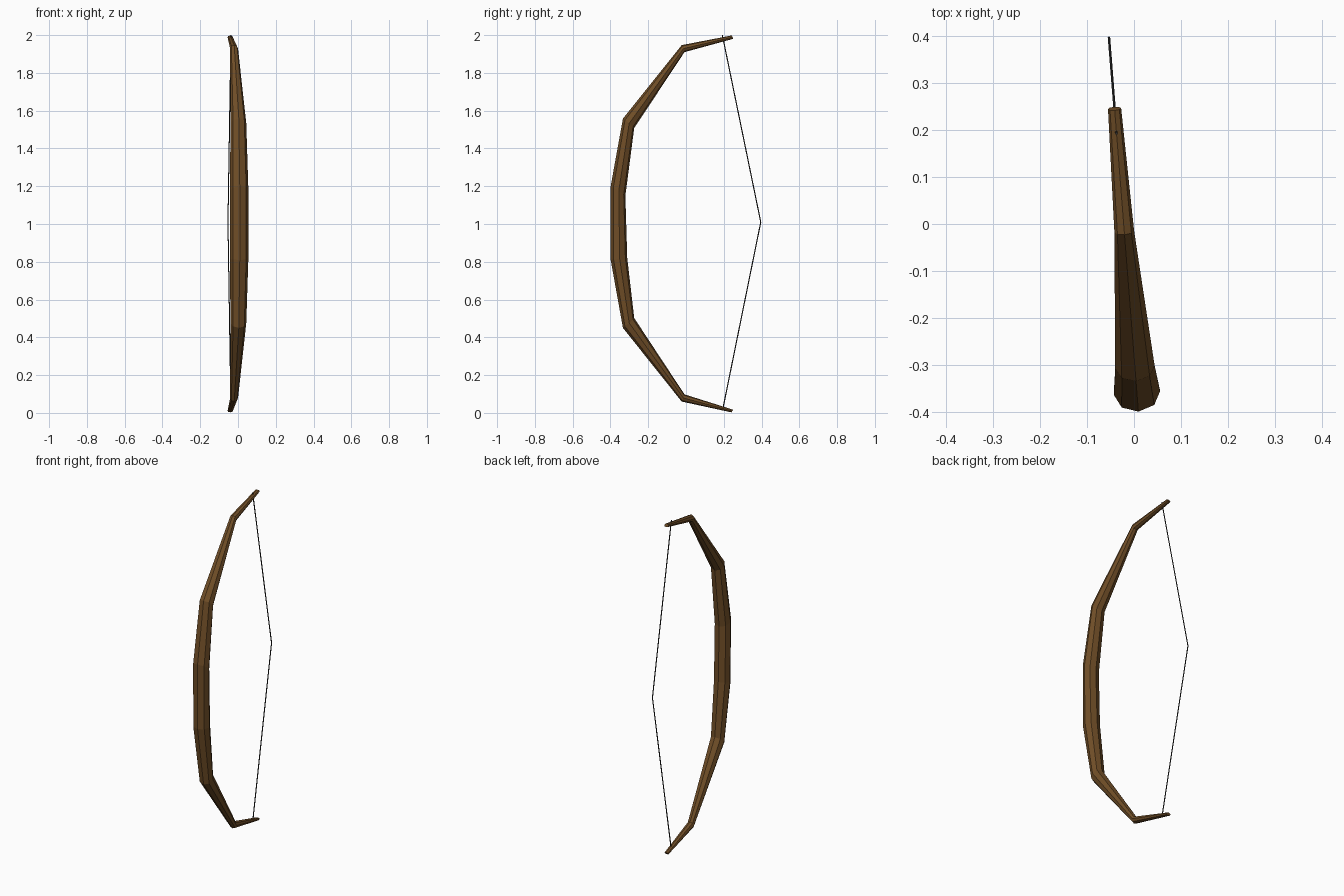
import bpy, bmesh
from math import cos, sin, pi, radians
from mathutils import Vector

if "Cube" in bpy.data.objects:
    bpy.data.objects.remove(bpy.data.objects["Cube"])

YAW, SHIFT = radians(4.5), -0.022   # the whole bow is turned slightly


def material(name, color):
    m = bpy.data.materials.new(name)
    m.diffuse_color = (*color, 1)
    m.use_nodes = True
    m.node_tree.nodes["Principled BSDF"].inputs["Base Color"].default_value = m.diffuse_color
    return m


def tube(name, rings, sides, mat):
    """Loft rings given as (point a, point b, half width) in the y-z plane."""
    bm = bmesh.new()
    loops = []
    for a, b, w in rings:
        a, b = Vector((0, *a)), Vector((0, *b))
        mid, half = (a + b) / 2, (a - b) / 2
        loops.append([bm.verts.new(mid + half * cos(t) + Vector((w * sin(t), 0, 0)))
                      for t in (2 * pi * i / sides for i in range(sides))])
    for p, q in zip(loops, loops[1:]):
        for i in range(sides):
            j = (i + 1) % sides
            bm.faces.new((p[i], p[j], q[j], q[i]))
    bm.faces.new(loops[0])
    bm.faces.new(loops[-1])
    bmesh.ops.recalc_face_normals(bm, faces=bm.faces)
    me = bpy.data.meshes.new(name)
    bm.to_mesh(me)
    bm.free()
    me.materials.append(mat)
    ob = bpy.data.objects.new(name, me)
    ob.rotation_euler.z = YAW
    ob.location.x = SHIFT
    bpy.context.collection.objects.link(ob)
    return ob


wood = material("wood", (0.16, 0.075, 0.02))
cord = material("cord", (0.03, 0.03, 0.03))

# Bow stave: outer point, inner point, half width, from lower to upper tip
tube("bow_stave", [
    ((0.24, 0.003), (0.25, 0.017), 0.014),
    ((-0.023, 0.06), (-0.008, 0.098), 0.021),
    ((-0.335, 0.45), (-0.275, 0.502), 0.042),
    ((-0.40, 0.81), (-0.312, 0.82), 0.049),
    ((-0.40, 1.20), (-0.322, 1.15), 0.049),
    ((-0.335, 1.558), (-0.275, 1.508), 0.042),
    ((-0.023, 1.947), (-0.008, 1.91), 0.021),
    ((0.242, 1.998), (0.25, 1.98), 0.014),
], 8, wood)

# Drawn string, a thin cord bent at the nocking point
r = 0.003
tube("bow_string", [((y - r, z), (y + r, z), r)
                    for y, z in ((0.195, 0.018), (0.397, 1.01), (0.193, 2.0))], 6, cord)
